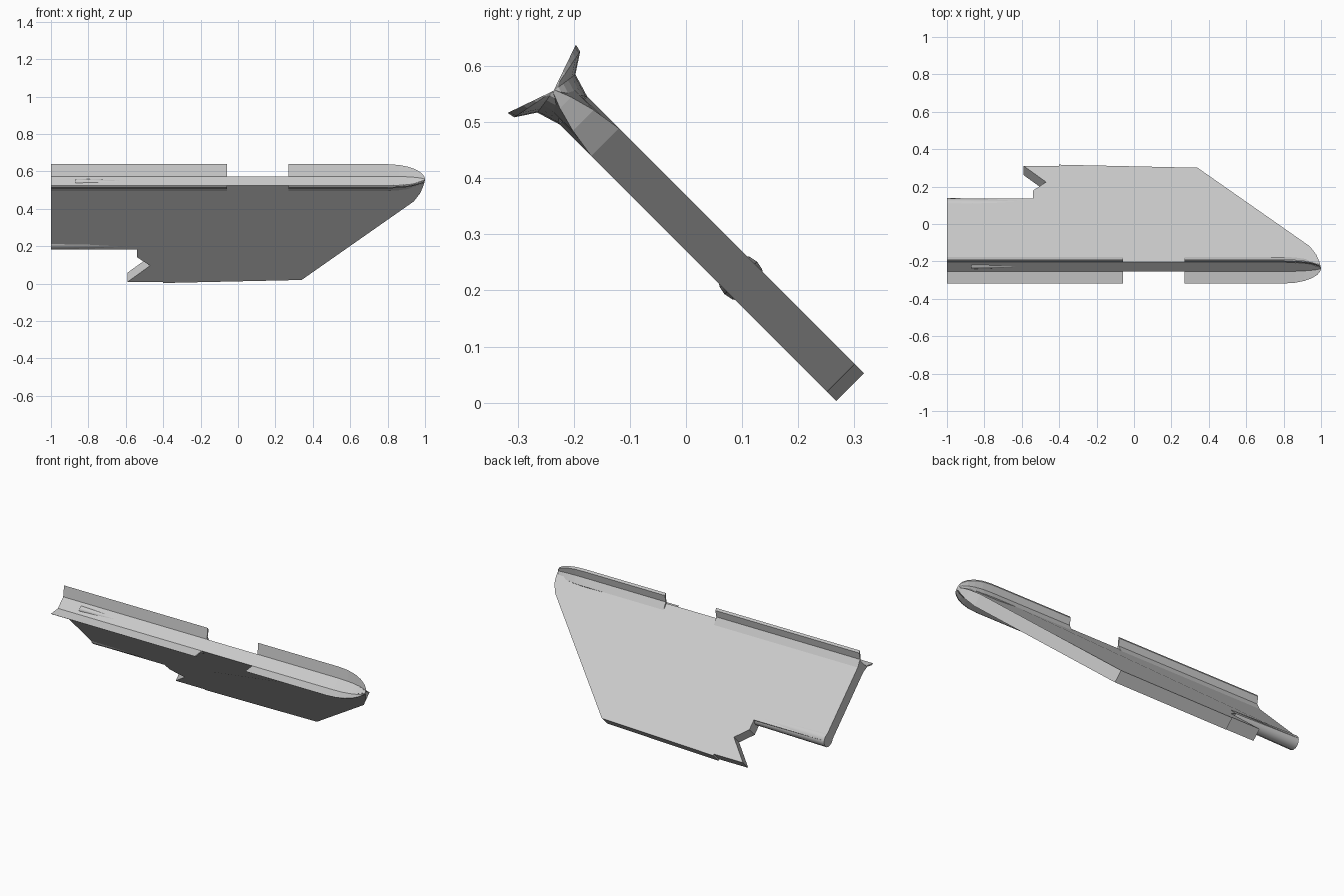
import bpy, bmesh, math
from mathutils import Vector

if "Cube" in bpy.data.objects:
    bpy.data.objects.remove(bpy.data.objects["Cube"])

R2 = math.sqrt(2)


def place(x, v, u):
    """x along the length, v through the panel, u down its 45 degree slope"""
    s, d = 0.32 + R2 * v, R2 * u
    return Vector((x, (s + d) / 2, (s - d) / 2))


def finish(bm, name):
    bmesh.ops.recalc_face_normals(bm, faces=bm.faces)
    me = bpy.data.meshes.new(name)
    bm.to_mesh(me)
    bm.free()
    ob = bpy.data.objects.new(name, me)
    bpy.context.collection.objects.link(ob)
    return ob


def loft(name, rings):
    bm = bmesh.new()
    loops = [[bm.verts.new(p) for p in ring] for ring in rings]
    n = len(loops[0])
    for a, b in zip(loops, loops[1:]):
        for i in range(n):
            j = (i + 1) % n
            bm.faces.new((a[i], a[j], b[j], b[i]))
    bm.faces.new(loops[0])
    bm.faces.new(loops[-1])
    return finish(bm, name)


# Slanted main panel with the notched trailing edge; pinched at the nose
T = 0.035
outline = [(-1, -0.55, 1), (-1, -0.067, 1), (-0.54, -0.067, 1), (-0.54, -0.008, 1),
           (-0.47, 0.056, 1), (-0.59, 0.178, 1), (-0.4, 0.178, 1), (-0.4, 0.187, 1),
           (0.34, 0.164, 1), (0.94, -0.43, 1), (0.975, -0.485, 0.75),
           (0.992, -0.53, 0.4), (1.0, -0.56, 0.06), (0.93, -0.552, 0.8), (0.8, -0.55, 1)]
loft("main_panel", [[place(x, side * T * k, u) for x, u, k in outline] for side in (-1, 1)])

# Flared edge rails: a shallow trough between two thin lips
half = [(0.035, -0.55), (0.086, -0.59), (0.083, -0.576), (0.048, -0.553), (0.035, -0.51)]
profile = half + [(-v, u) for v, u in reversed(half)]


def rail(name, xs, nose_start=2.0):
    rings = []
    for x in xs:
        t = max(0.0, (x - nose_start) / (1 - nose_start)) if x > nose_start else 0.0
        s = max(0.02, math.sqrt(max(0.0, 1 - t * t)))
        rings.append([place(x, v * s, -0.56 + (u + 0.56) * s) for v, u in profile])
    loft(name, rings)


rail("rear_edge_rail", [-1, -0.87, -0.06])
rail("front_edge_rail", [0.27, 0.8, 0.86, 0.91, 0.95, 0.98, 0.995, 1.0], 0.8)


# Tapered round spines half sunk into the panel
def spine(name, x0, x1, u, r0, r1, sides=16):
    rings = []
    for x, r in ((x0, r0), (x1, r1)):
        rings.append([place(x, r * math.cos(2 * math.pi * i / sides),
                            u + r * math.sin(2 * math.pi * i / sides)) for i in range(sides)])
    ob = loft(name, rings)
    for o in bpy.context.selected_objects:
        o.select_set(False)
    ob.select_set(True)
    bpy.context.view_layer.objects.active = ob
    bpy.ops.object.shade_smooth_by_angle(angle=math.radians(35))


spine("lower_hinge_spine", -1, -0.54, -0.088, 0.041, 0.034)
spine("upper_spine", -0.87, -0.6, -0.538, 0.02, 0.011)
